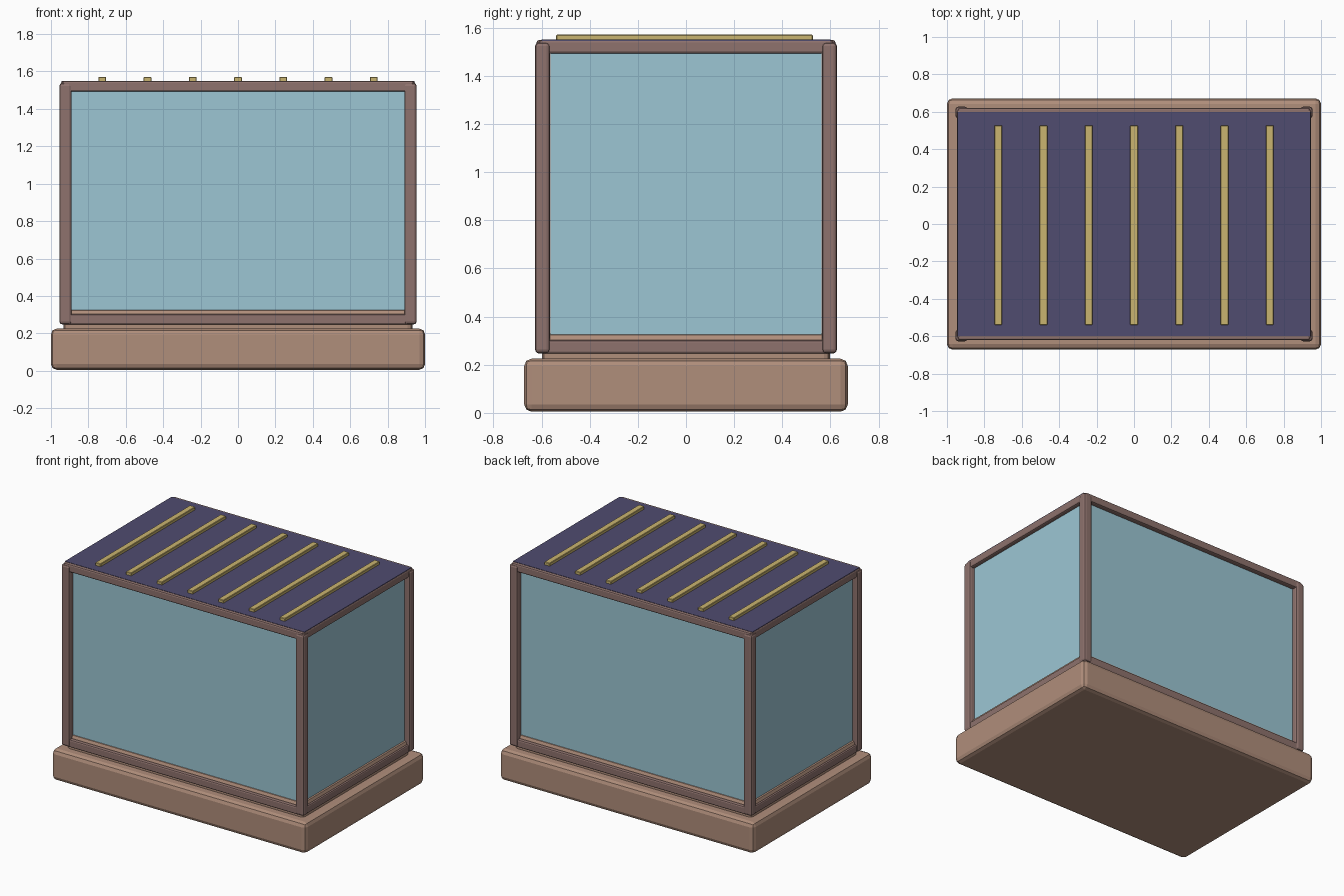
import bpy
import bmesh

cube = bpy.data.objects.get("Cube")
if cube:
    bpy.data.objects.remove(cube, do_unlink=True)


def material(name, rgb):
    """Flat colour given as sRGB 0-255, stored linear."""
    lin = [((c / 255 + 0.055) / 1.055) ** 2.4 for c in rgb] + [1.0]
    m = bpy.data.materials.new(name)
    m.use_nodes = True
    m.diffuse_color = lin
    m.node_tree.nodes["Principled BSDF"].inputs["Base Color"].default_value = lin
    return m


TAN = material("tan wood", (176, 142, 123))
BROWN = material("brown frame", (142, 114, 109))
GLASS = material("pale blue glass", (156, 198, 212))
INDIGO = material("indigo roof", (80, 76, 112))
GOLD = material("gold slat", (202, 181, 112))


def box(name, mat, centre, size, bevel=0.0, segments=2):
    bm = bmesh.new()
    bmesh.ops.create_cube(bm, size=1)
    for v in bm.verts:
        v.co = [c * s for c, s in zip(v.co, size)]
    mesh = bpy.data.meshes.new(name)
    bm.to_mesh(mesh)
    bm.free()
    mesh.materials.append(mat)
    ob = bpy.data.objects.new(name, mesh)
    ob.location = centre
    bpy.context.collection.objects.link(ob)
    if bevel:
        mod = ob.modifiers.new("Bevel", "BEVEL")
        mod.width = bevel
        mod.segments = segments
    return ob


# Base slab and the raised floor on it
box("base", TAN, (0, 0, 0.115), (2, 1.344, 0.22), 0.03)
box("floor", TAN, (0, 0, 0.26), (1.865, 1.195, 0.14), 0.025)

# Corner posts
for side, sx in (("left", 1), ("right", -1)):
    for end, sy in (("front", -1), ("back", 1)):
        box(f"{end}_{side}_post", BROWN, (sx * 0.922, sy * 0.596, 0.893),
            (0.066, 0.062, 1.29), 0.015)

# Rails around the bottom and the top
for level, z in (("bottom", 0.274), ("top", 1.52)):
    for end, sy in (("front", -1), ("back", 1)):
        box(f"{level}_{end}_rail", BROWN, (0, sy * 0.594, z), (1.88, 0.054, 0.056), 0.01)
    for side, sx in (("left", 1), ("right", -1)):
        box(f"{level}_{side}_rail", BROWN, (sx * 0.919, 0, z), (0.054, 1.22, 0.056), 0.01)

# Glass panes
for end, sy in (("front", -1), ("back", 1)):
    box(f"{end}_pane", GLASS, (0, sy * 0.58, 0.91), (1.79, 0.012, 1.19))
for side, sx in (("left", 1), ("right", -1)):
    box(f"{side}_pane", GLASS, (sx * 0.91, 0, 0.905), (0.012, 1.124, 1.18))

# Roof panel with its slats
box("roof", INDIGO, (0, 0, 1.535), (1.885, 1.2, 0.03))
for i in range(7):
    box(f"roof_slat_{i + 1}", GOLD, ((i - 3) * 0.242, -0.006, 1.558),
        (0.042, 1.066, 0.025), 0.003, 1)
